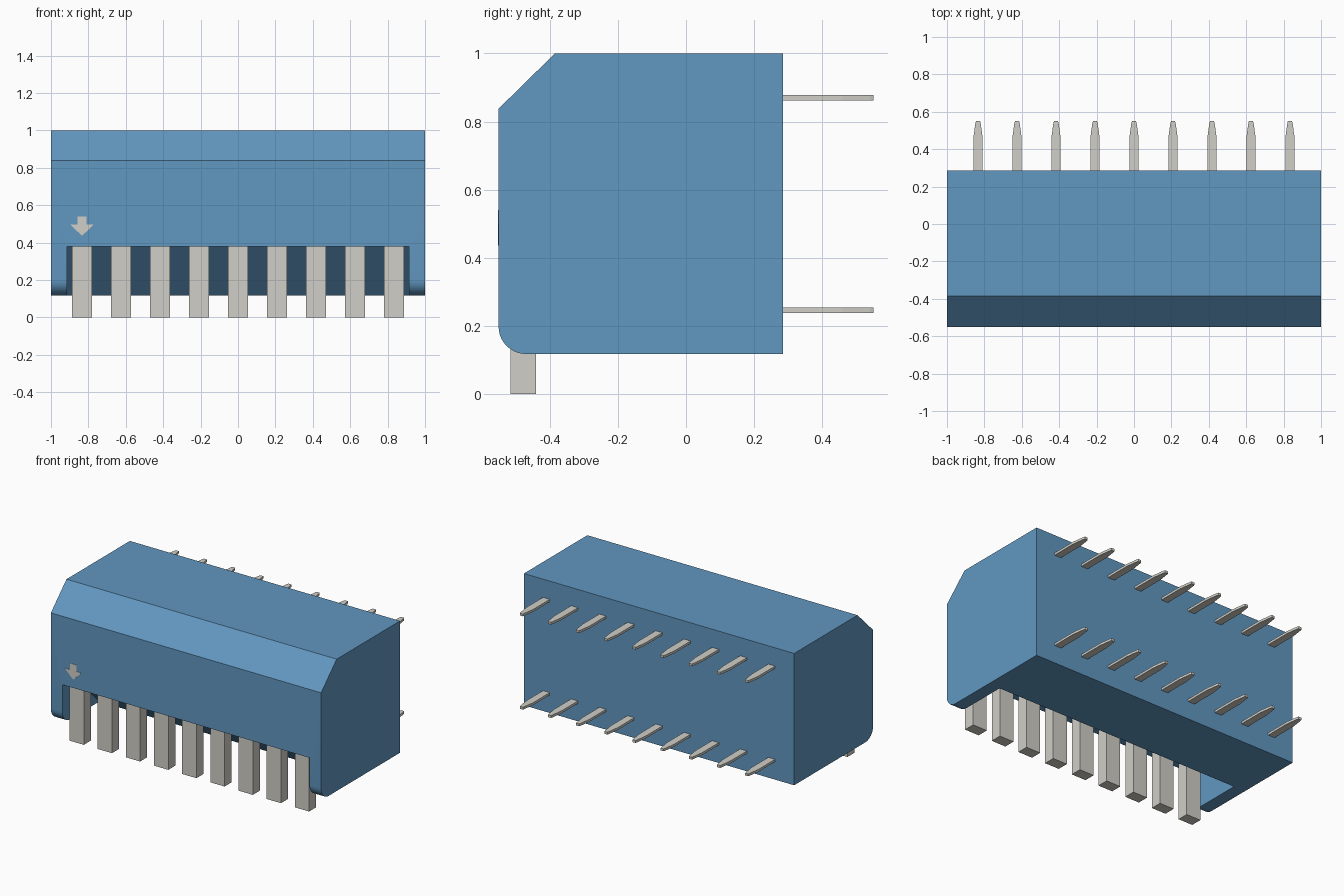
import bpy, bmesh
from math import sin, cos, pi, radians

if "Cube" in bpy.data.objects:
    bpy.data.objects.remove(bpy.data.objects["Cube"])

COUNT, PITCH = 9, 0.2085
FRONT, BACK, TOP, BOTTOM = -0.55, 0.285, 1.0, 0.118


def material(name, color):
    m = bpy.data.materials.new(name)
    m.diffuse_color = color
    m.use_nodes = True
    m.node_tree.nodes["Principled BSDF"].inputs["Base Color"].default_value = m.diffuse_color
    return m


blue = material("blue_plastic", (0.12, 0.31, 0.53, 1))
pale = material("pale_parts", (0.63, 0.62, 0.57, 1))


def prism(name, points, place, a, b, mat):
    """Extrude a 2D outline from a to b; place(u, v, w) maps it to 3D."""
    bm = bmesh.new()
    rings = [[bm.verts.new(place(u, v, w)) for u, v in points] for w in (a, b)]
    bm.faces.new(rings[0])
    bm.faces.new(rings[1])
    n = len(points)
    for i in range(n):
        j = (i + 1) % n
        bm.faces.new((rings[0][i], rings[0][j], rings[1][j], rings[1][i]))
    bmesh.ops.recalc_face_normals(bm, faces=bm.faces)
    me = bpy.data.meshes.new(name)
    bm.to_mesh(me)
    bm.free()
    me.materials.append(mat)
    ob = bpy.data.objects.new(name, me)
    bpy.context.collection.objects.link(ob)
    return ob


def along_x(u, v, w):
    return (w, u, v)


def along_y(u, v, w):
    return (u, w, v)


def along_z(u, v, w):
    return (u, v, w)


# Housing: side profile with chamfered top and rounded lower front edge
r = 0.08
arc = [(FRONT + r - r * cos(t), BOTTOM + r - r * sin(t))
       for t in (i * pi / 2 / 10 for i in range(11))]
profile = arc + [(BACK, BOTTOM), (BACK, TOP), (-0.385, TOP), (FRONT, 0.838)]
housing = prism("housing", profile, along_x, -1, 1, blue)

# Lever slot: open at front and bottom, with a sloping back wall
slot = [(FRONT - 0.1, 0.0), (-0.042, 0.0), (-0.422, 0.38), (FRONT - 0.1, 0.38)]
cutter = prism("slot_cutter", slot, along_x, -0.915, 0.915, blue)
cutter.hide_render = True
cut = housing.modifiers.new("lever_slot", "BOOLEAN")
cut.operation = "DIFFERENCE"
cut.solver = "EXACT"
cut.object = cutter
bpy.context.view_layer.objects.active = housing
housing.select_set(True)
bpy.ops.object.modifier_apply(modifier=cut.name)
bpy.data.objects.remove(cutter)
bpy.ops.object.shade_smooth_by_angle(angle=radians(30))

# Levers and the two rows of tapered contact pins
half_pin = [(0.025, BACK - 0.02), (0.025, 0.46), (0.014, 0.54), (0.011, 0.55)]
pin = half_pin + [(-x, y) for x, y in reversed(half_pin)]
for i in range(COUNT):
    x = (i - (COUNT - 1) / 2) * PITCH
    lever = [(x - 0.053, -0.515), (x + 0.053, -0.515),
             (x + 0.053, -0.44), (x - 0.053, -0.44)]
    prism(f"lever_{i + 1}", lever, along_z, 0.0, 0.385, pale)
    for row, z in (("lower", 0.246), ("upper", 0.87)):
        prism(f"{row}_pin_{i + 1}", [(x + u, v) for u, v in pin],
              along_z, z - 0.008, z + 0.008, pale)

# Arrow mark above the first lever
half_arrow = [(0.024, 0.54), (0.024, 0.496), (0.062, 0.496)]
arrow = half_arrow + [(0, 0.436)] + [(-x, z) for x, z in reversed(half_arrow)]
prism("arrow_mark", [(u - 4 * PITCH, v) for u, v in arrow],
      along_y, FRONT - 0.002, FRONT + 0.01, pale)
